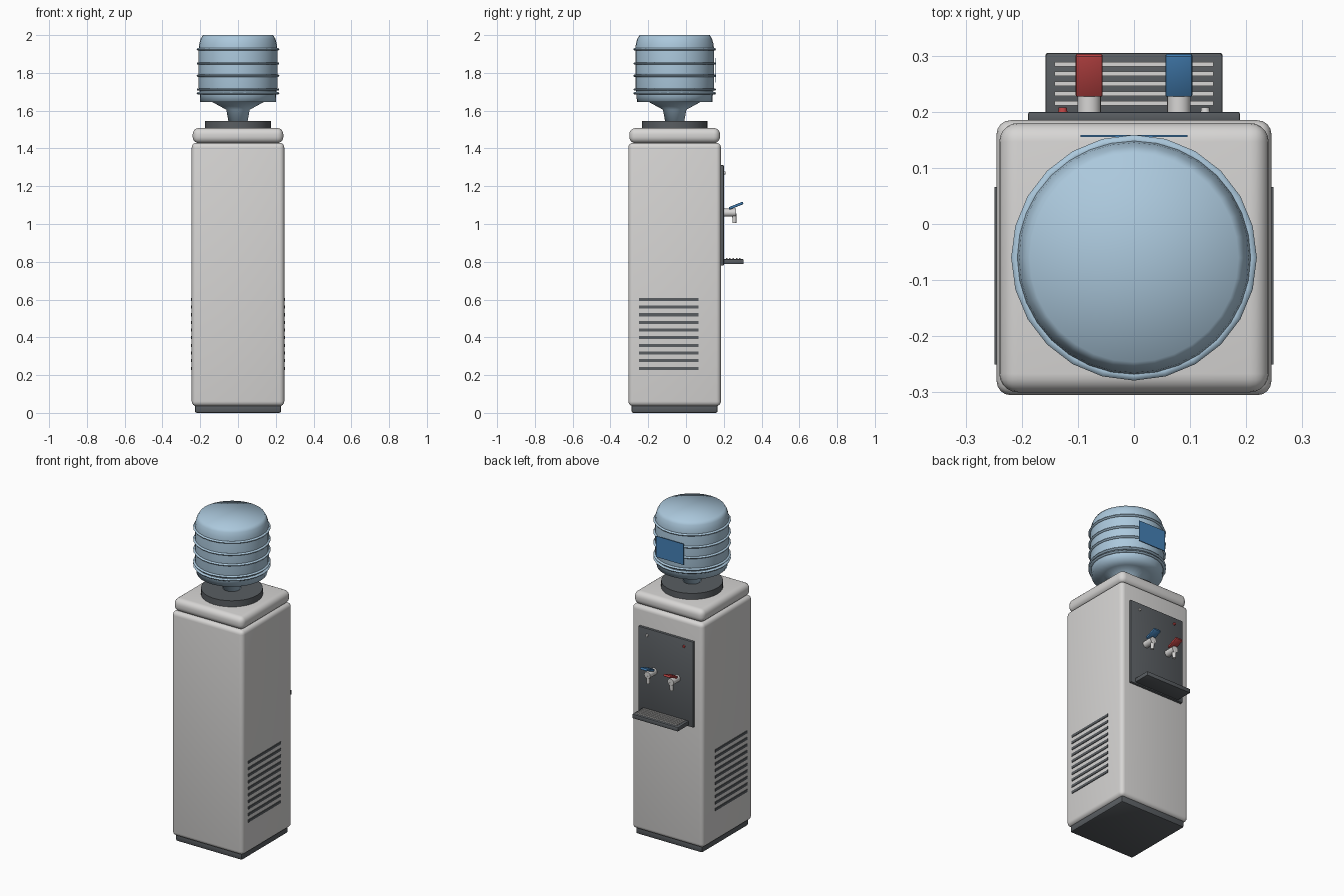
import bpy, bmesh, math
from mathutils import Matrix, Vector

if "Cube" in bpy.data.objects:
    bpy.data.objects.remove(bpy.data.objects["Cube"], do_unlink=True)


def material(name, r, g, b):
    m = bpy.data.materials.new(name)
    m.use_nodes = True
    m.diffuse_color = (r, g, b, 1)
    m.node_tree.nodes["Principled BSDF"].inputs["Base Color"].default_value = (r, g, b, 1)
    return m


WHITE = material("warm white plastic", 0.68, 0.67, 0.66)
DARK = material("dark grey plastic", 0.10, 0.11, 0.12)
WATER = material("pale blue bottle", 0.41, 0.58, 0.72)
RED = material("hot red", 0.52, 0.06, 0.06)
BLUE = material("cold blue", 0.06, 0.22, 0.47)

MID = -0.06  # depth centre of the cabinet


def finish(bm, name, mat, angle=40):
    bmesh.ops.recalc_face_normals(bm, faces=bm.faces)
    mesh = bpy.data.meshes.new(name)
    bm.to_mesh(mesh)
    bm.free()
    mesh.materials.append(mat)
    ob = bpy.data.objects.new(name, mesh)
    bpy.context.collection.objects.link(ob)
    bpy.ops.object.select_all(action="DESELECT")
    ob.select_set(True)
    bpy.context.view_layer.objects.active = ob
    bpy.ops.object.shade_smooth_by_angle(angle=math.radians(angle))
    return ob


def box(name, mat, lo, hi, bevel=0.0, segments=3):
    lo, hi = Vector(lo), Vector(hi)
    bm = bmesh.new()
    bmesh.ops.create_cube(bm, size=1)
    bmesh.ops.scale(bm, vec=hi - lo, verts=bm.verts)
    bmesh.ops.translate(bm, vec=(lo + hi) / 2, verts=bm.verts)
    if bevel:
        bmesh.ops.bevel(bm, geom=bm.edges[:], offset=bevel, segments=segments,
                        profile=0.5, affect="EDGES", clamp_overlap=True)
    return finish(bm, name, mat)


def rod(name, mat, start, end, r1, r2=None, sides=20):
    start, end = Vector(start), Vector(end)
    axis = end - start
    turn = axis.to_track_quat("Z", "Y").to_matrix().to_4x4()
    bm = bmesh.new()
    bmesh.ops.create_cone(bm, cap_ends=True, segments=sides, radius1=r1,
                          radius2=r1 if r2 is None else r2, depth=axis.length,
                          matrix=Matrix.Translation((start + end) / 2) @ turn)
    return finish(bm, name, mat)


def lathe(name, mat, profile, sides, angle, closed=False):
    bm = bmesh.new()
    verts = [bm.verts.new((r, 0, z)) for r, z in profile]
    edges = [bm.edges.new(p) for p in zip(verts, verts[1:])]
    if closed:
        edges.append(bm.edges.new((verts[-1], verts[0])))
    bmesh.ops.spin(bm, geom=verts + edges, axis=(0, 0, 1), cent=(0, 0, 0),
                   angle=math.tau, steps=sides)
    bmesh.ops.remove_doubles(bm, verts=bm.verts, dist=0.0001)
    bmesh.ops.translate(bm, vec=(0, MID, 0), verts=bm.verts)
    return finish(bm, name, mat, angle)


# Cabinet
box("base_plinth", DARK, (-0.228, MID - 0.228, 0), (0.228, MID + 0.228, 0.05), 0.01, 2)
box("cabinet", WHITE, (-0.245, MID - 0.245, 0.036), (0.245, MID + 0.245, 1.43), 0.025, 4)
box("cabinet_top", WHITE, (-0.24, MID - 0.24, 1.428), (0.24, MID + 0.24, 1.508), 0.033, 5)
rod("bottle_collar", DARK, (0, MID, 1.5), (0, MID, 1.546), 0.174, sides=32)

# Side vents
for side, label in ((-1, "right"), (1, "left")):
    for i in range(10):
        z = 0.236 + i * 0.0405
        x = sorted((side * 0.24, side * 0.249))
        box(f"{label}_vent_{i + 1}", DARK, (x[0], -0.25, z - 0.008), (x[1], 0.066, z + 0.008))

# Water bottle
lathe("water_bottle", WATER, [
    (0, 1.54), (0.05, 1.54), (0.062, 1.605), (0.135, 1.645), (0.2, 1.645),
    (0.202, 1.69), (0.208, 1.72), (0.208, 1.93), (0.205, 1.955),
    (0.198, 1.98), (0.186, 2.0), (0, 2.0)], 32, 180)
for i, z in enumerate((1.692, 1.712, 1.785, 1.85, 1.925)):
    ring = [(0.21 + 0.009 * math.cos(a), z + 0.007 * math.sin(a))
            for a in (math.tau * k / 6 for k in range(6))]
    lathe(f"bottle_ring_{i + 1}", WATER, ring, 24, 60, closed=True)
box("bottle_label", BLUE, (-0.095, 0.155, 1.75), (0.095, 0.159, 1.88))

# Dispensing panel and drip tray
box("tap_panel", DARK, (-0.189, 0.18, 0.78), (0.189, 0.2, 1.312), 0.004, 2)
box("drip_tray", DARK, (-0.158, 0.19, 0.787), (0.158, 0.305, 0.814), 0.005, 2)
for i in range(5):
    y = 0.215 + i * 0.0175
    box(f"tray_slat_{i + 1}", WHITE, (-0.142, y - 0.004, 0.81), (0.142, y + 0.004, 0.821))

# Taps with slanted levers, and indicator lights
for side, label, mat, lamp in ((-1, "hot", RED, RED), (1, "cold", BLUE, WHITE)):
    x = side * 0.08
    rod(f"{label}_tap_body", WHITE, (x, 0.19, 1.06), (x, 0.266, 1.06), 0.021)
    rod(f"{label}_tap_spout", WHITE, (x, 0.256, 1.055), (x, 0.256, 1.005), 0.012, 0.01)
    lever = box(f"{label}_tap_lever", mat, (-0.024, -0.04, -0.007), (0.024, 0.04, 0.007), 0.004, 2)
    lever.location = (x, 0.265, 1.097)
    lever.rotation_euler.x = math.radians(22)
    rod(f"{label}_light", lamp, (side * 0.127, 0.195, 1.27), (side * 0.127, 0.208, 1.27),
        0.009, 0.007, sides=16)
